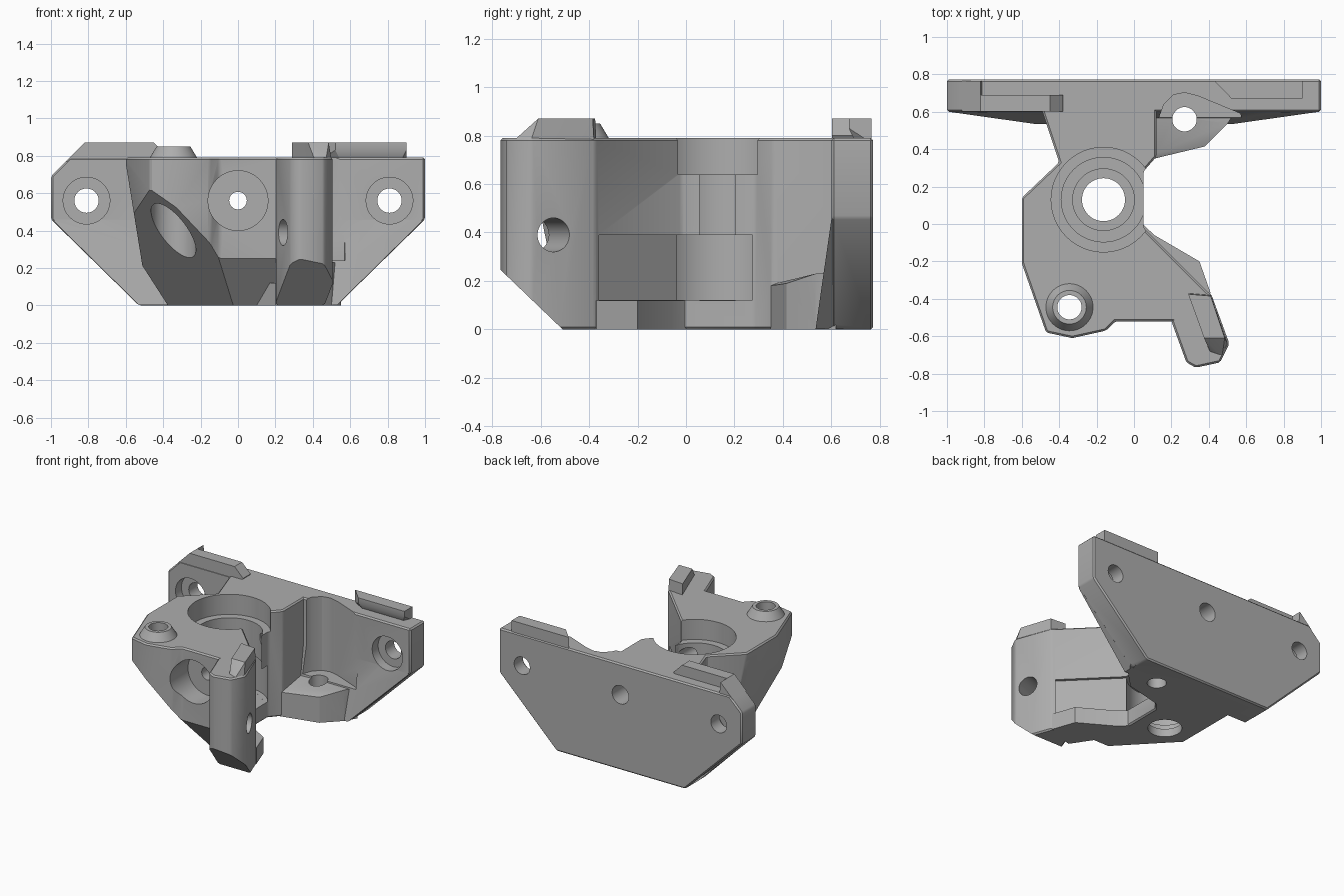
import bpy, bmesh
from mathutils import Vector, Matrix

if "Cube" in bpy.data.objects:
    bpy.data.objects.remove(bpy.data.objects["Cube"], do_unlink=True)

grey = bpy.data.materials.new("plain grey")
grey.use_nodes = True
grey.diffuse_color = (0.42, 0.42, 0.42, 1)
grey.node_tree.nodes["Principled BSDF"].inputs["Base Color"].default_value = (0.42, 0.42, 0.42, 1)


def to_object(name, bm):
    bmesh.ops.recalc_face_normals(bm, faces=bm.faces)
    mesh = bpy.data.meshes.new(name)
    bm.to_mesh(mesh)
    bm.free()
    mesh.materials.append(grey)
    obj = bpy.data.objects.new(name, mesh)
    bpy.context.collection.objects.link(obj)
    return obj


def bake(obj):
    graph = bpy.context.evaluated_depsgraph_get()
    mesh = bpy.data.meshes.new_from_object(obj.evaluated_get(graph))
    obj.modifiers.clear()
    obj.data = mesh


def prism(name, points, low, high, axis="z", bevel=0):
    """Extrude a plan (x, y) along z, or an elevation (x, z) along y."""
    bm = bmesh.new()
    place = (lambda p, h: (p[0], p[1], h)) if axis == "z" else (lambda p, h: (p[0], h, p[1]))
    a = [bm.verts.new(place(p, low)) for p in points]
    b = [bm.verts.new(place(p, high)) for p in points]
    bm.faces.new(a)
    bm.faces.new(b)
    for i in range(len(a)):
        j = (i + 1) % len(a)
        bm.faces.new((a[i], a[j], b[j], b[i]))
    obj = to_object(name, bm)
    if bevel:
        mod = obj.modifiers.new("edge", "BEVEL")
        mod.width, mod.segments = bevel, 1
        bake(obj)
    return obj


def hull(name, points):
    bm = bmesh.new()
    for p in points:
        bm.verts.new(p)
    bmesh.ops.convex_hull(bm, input=bm.verts)
    return to_object(name, bm)


def tube(name, start, end, r1, r2=None):
    start, end = Vector(start), Vector(end)
    way = end - start
    turn = way.to_track_quat("Z", "Y").to_matrix().to_4x4()
    bm = bmesh.new()
    bmesh.ops.create_cone(bm, cap_ends=True, segments=48, radius1=r1,
                          radius2=r1 if r2 is None else r2, depth=way.length,
                          matrix=Matrix.Translation((start + end) / 2) @ turn)
    return to_object(name, bm)


def half_space(point, normal):
    """Big block on the outer side of a plane."""
    normal = Vector(normal).normalized()
    return tube("cutter", point, Vector(point) + normal * 2, 3)


def combine(obj, other, operation="DIFFERENCE"):
    other.hide_render = True
    mod = obj.modifiers.new("join", "BOOLEAN")
    mod.operation, mod.object, mod.solver = operation, other, "EXACT"
    bake(obj)
    bpy.data.objects.remove(other, do_unlink=True)


# Main block with sloped undersides
bracket = prism("bracket", [
    (-.5, .7), (-.49, .6), (-.4, .33), (-.6, .14), (-.6, -.21), (-.47, -.58), (-.33, -.61),
    (-.15, -.57), (-.1, -.52), (.26, -.52), (.41, -.38), (.05, -.02), (.05, .28),
    (.12, .36), (.12, .7)], 0, .79, bevel=.01)
for point, normal in [((-.605, 0, .79), (-.987, 0, -.16)),
                      ((-.51, 0, .21), (-.84, 0, -.54)),
                      ((-.35, -.44, .4), (-.56, -.53, -.64)),
                      ((0, -.52, .25), (0, -.75, -.66))]:
    combine(bracket, half_space(point, normal))

# Arm with a chamfered foot
arm = prism("arm", [(.2, -.52), (.28, -.74), (.33, -.768), (.46, -.74), (.51, -.64),
                    (.413, -.375), (.28, -.3)], 0, .79, bevel=.01)
combine(arm, half_space((0, -.77, .25), (0, -.7, -.73)))

# Mounting plate, its thicker lower front and the remaining raised parts
plate = prism("plate", [(-.53, 0), (.53, 0), (1, .46), (1, .79), (-.9, .79), (-1, .69), (-1, .46)],
              .6, .772, "y", bevel=.01)
wedge = hull("plate_wedge", [(s * x, y, z) for s in (-1, 1) for x, y, z in
                             [(.53, .535, .002), (.53, .65, .002), (.99, .6, .455), (.99, .65, .455)]])
flange = prism("floor_flange", [(.35, -.2), (.11, -.06), (.045, .0), (-.1, 0), (.2, -.45), (.41, -.37)],
               0, .12)
boss = hull("screw_boss", [(x, y, z) for x, y, top in
                           [(0, .33, .18), (.11, .35, .18), (.18, .4, .19), (.38, .415, .19),
                            (.5, .535, .23), (.55, .62, .23), (0, .62, .23)] for z in (0, top)])
left_rail = hull("left_rail", [(x, y, z) for x, y, z in
                               [(.43, .765, .77), (.9, .765, .77), (.43, .765, .87), (.9, .765, .87),
                                (.55, .7, .77), (.87, .7, .77), (.52, .672, .83), (.9, .672, .83),
                                (.52, .672, .87), (.9, .672, .87)]])
right_rail = prism("right_rail", [(-.92, .77), (-.82, .87), (-.45, .87), (-.38, .8), (-.4, .77)],
                   .602, .69, "y")
corner = prism("right_corner", [(-.92, .77), (-.82, .87), (-.81, .77)], .602, .765, "y")
arm_rail = hull("arm_rail", [(.29, -.37, .78), (.41, -.38, .78), (.29, -.375, .87), (.41, -.385, .87),
                             (.5, -.64, .78), (.47, -.71, .78), (.41, -.69, .78),
                             (.485, -.61, .87), (.375, -.61, .87)])
cone = tube("screw_collar", (-.345, -.445, .75), (-.345, -.445, .85), .15, .09)
for part in (arm, plate, wedge, flange, boss, left_rail, right_rail, corner, arm_rail, cone):
    combine(bracket, part, "UNION")

# Round bores: start, end, radius
bx, by = -.163, .13
bores = [
    ((bx, by, .64), (bx, by, 1), .28),
    ((bx, by, .12), (bx, by, .7), .226),
    ((bx, by, .121), (bx, by, .39), .26),
    ((bx, by, .06), (bx, by, .2), .165),
    ((bx, by, -.1), (bx, by, .2), .115),
    ((-.345, -.445, -.1), (-.345, -.445, 1), .065),
    ((-.345, -.445, -.1), (-.345, -.445, .57), .12),
    ((.27, .56, -.1), (.27, .56, .5), .065),
    ((0, -.8, .56), (0, -.36, .56), .16),
    ((0, -.5, .56), (0, .9, .56), .047),
    ((0, .42, .56), (0, .9, .56), .068),
    ((.1, -.683, .39), (.65, -.484, .39), .07),
]
for side in (-1, 1):
    bores += [((side * .81, .5, .56), (side * .81, .9, .56), .065),
              ((side * .81, .5, .56), (side * .81, .67, .56), .125)]
for start, end, radius in bores:
    combine(bracket, tube("cutter", start, end, radius))

# Driver pocket above the boss and the recess under the wall
combine(bracket, prism("cutter", [
    (.12, .3), (.13, .56), (.16, .64), (.21, .69), (.27, .702), (.34, .685), (.57, .59), (.6, .3)],
    .24, 1))
combine(bracket, prism("cutter", [(.375, -.375), (.0, .0), (.06, .06), (.43, -.315)], .121, .39))

bpy.ops.object.select_all(action="DESELECT")
bracket.select_set(True)
bpy.context.view_layer.objects.active = bracket
bpy.ops.object.shade_smooth_by_angle(angle=.45)
